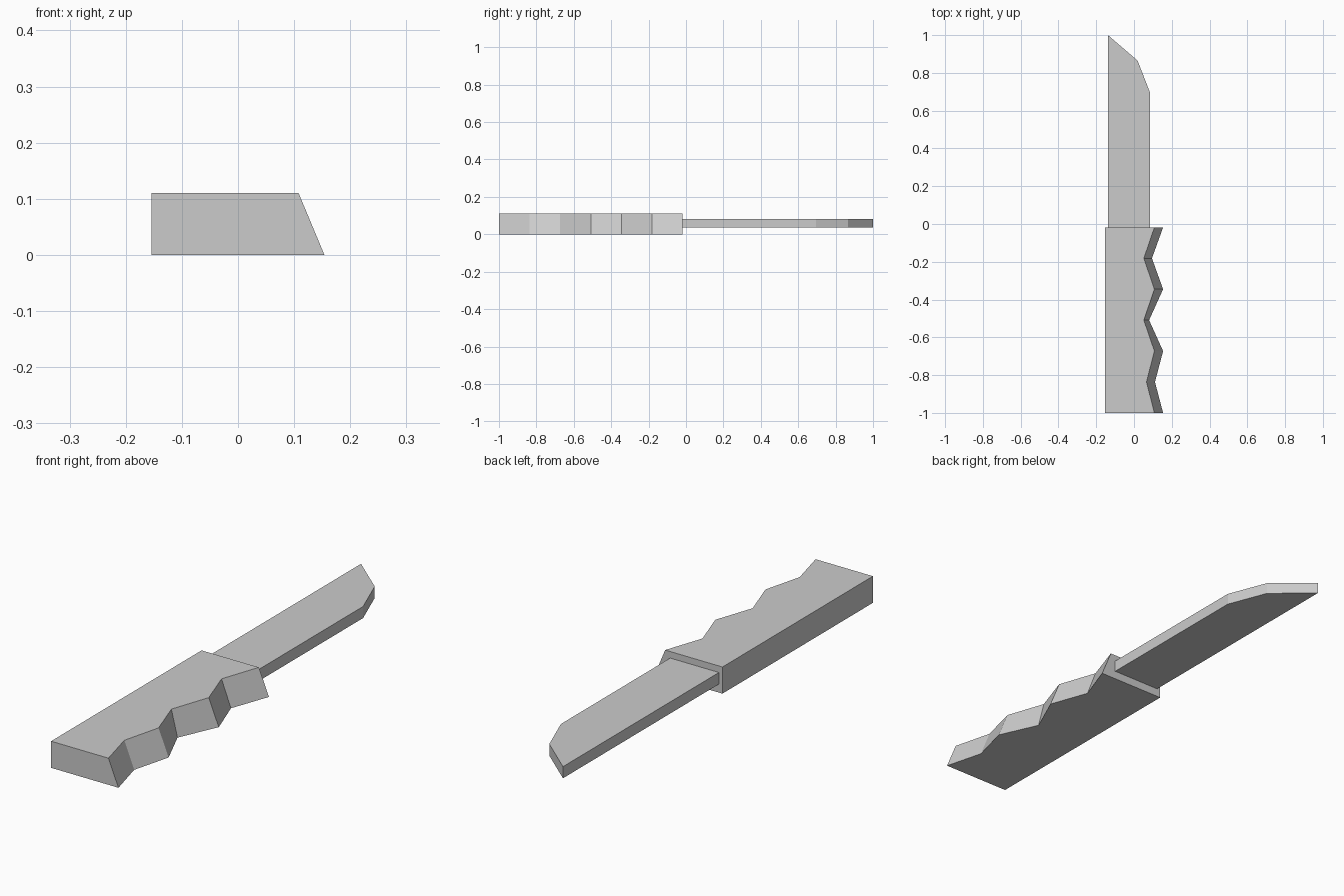
import bpy, bmesh

if "Cube" in bpy.data.objects:
    bpy.data.objects.remove(bpy.data.objects["Cube"])


def loft(name, lower, upper, z0, z1):
    """Closed solid between two matching outlines at heights z0 and z1."""
    bm = bmesh.new()
    a = [bm.verts.new((x, y, z0)) for x, y in lower]
    b = [bm.verts.new((x, y, z1)) for x, y in upper]
    bm.faces.new(a)
    bm.faces.new(b)
    n = len(a)
    for i in range(n):
        j = (i + 1) % n
        bm.faces.new((a[i], a[j], b[j], b[i]))
    bmesh.ops.recalc_face_normals(bm, faces=bm.faces)
    mesh = bpy.data.meshes.new(name)
    bm.to_mesh(mesh)
    bm.free()
    obj = bpy.data.objects.new(name, mesh)
    bpy.context.collection.objects.link(obj)
    return obj


BACK, FRONT, LEFT = -0.018, -1.0, -0.154

# Handle: straight spine, zigzag finger grip that slopes inward towards the top
ys = [FRONT + (BACK - FRONT) * i / 6 for i in range(7)]
grip_low = [0.154, 0.111, 0.154, 0.080, 0.154, 0.095, 0.154]
grip_top = [0.108, 0.066, 0.108, 0.052, 0.108, 0.052, 0.108]
spine = [(LEFT, BACK), (LEFT, FRONT)]
loft("handle", spine + list(zip(grip_low, ys)), spine + list(zip(grip_top, ys)), 0.0, 0.11)

# Blade: flat bar with a faceted tip
blade = [(-0.138, BACK), (0.085, BACK), (0.085, 0.695), (0.019, 0.865), (-0.138, 1.0)]
loft("blade", blade, blade, 0.035, 0.083)
